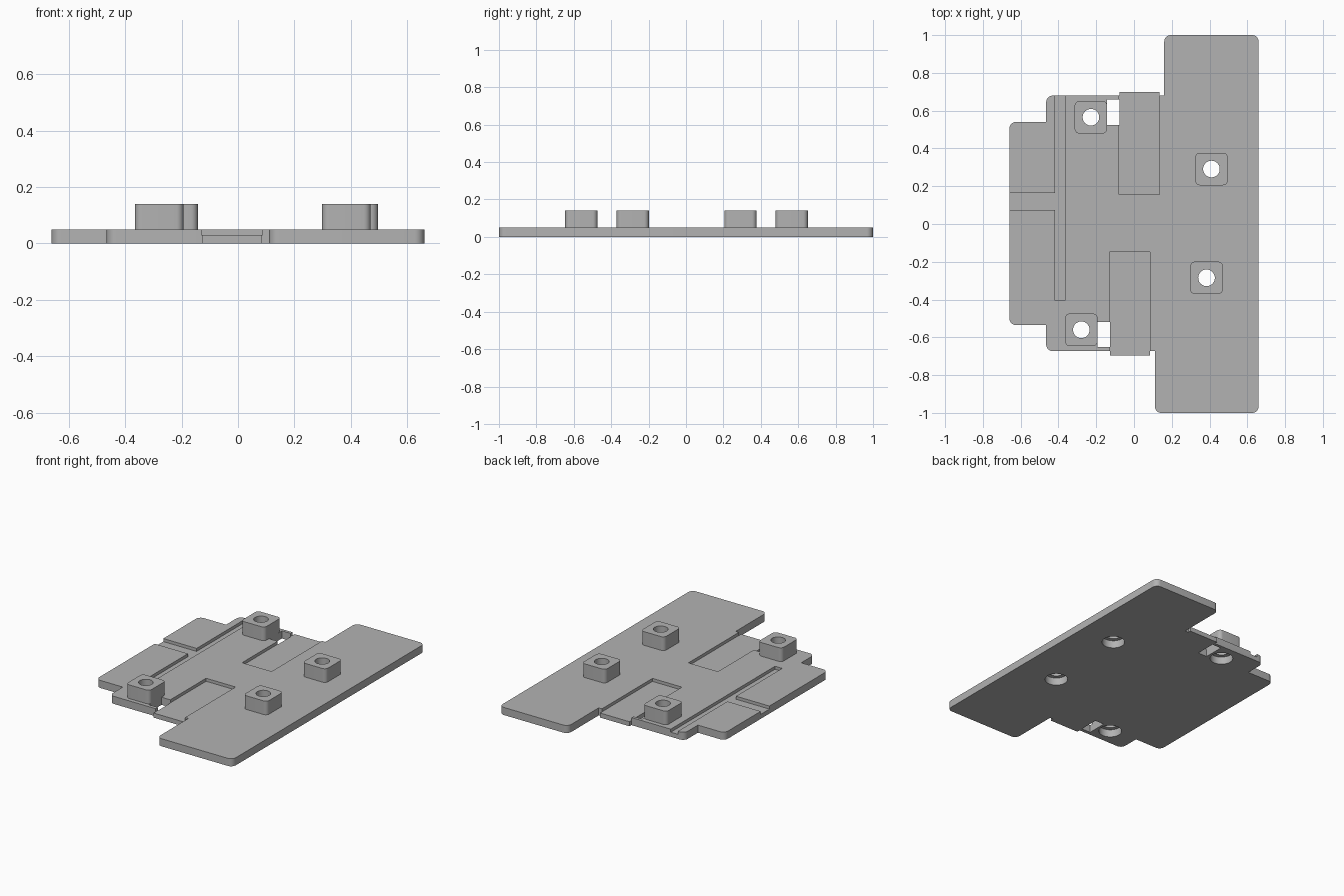
import bpy, bmesh, math
from mathutils import Vector

cube = bpy.data.objects.get("Cube")
if cube:
    bpy.data.objects.remove(cube, do_unlink=True)

grey = bpy.data.materials.new("plain grey")
grey.use_nodes = True
COLOUR = (0.45, 0.45, 0.45, 1)
grey.diffuse_color = COLOUR
grey.node_tree.nodes["Principled BSDF"].inputs["Base Color"].default_value = COLOUR

THICK, FLOOR, POST_TOP = 0.05, 0.03, 0.14


def round_corners(points, segments=8):
    """Replace each (x, y, radius) corner by an arc."""
    out = []
    for i, (x, y, r) in enumerate(points):
        p = Vector((x, y))
        if r == 0:
            out.append(p)
            continue
        a = (Vector(points[i - 1][:2]) - p).normalized()
        b = (Vector(points[(i + 1) % len(points)][:2]) - p).normalized()
        for k in range(segments + 1):
            t = k / segments * math.pi / 2
            out.append(p + a * r * (1 - math.sin(t)) + b * r * (1 - math.cos(t)))
    return out


def prism(name, outline, z0, z1):
    """Extrude a flat outline from z0 to z1."""
    bm = bmesh.new()
    face = bm.faces.new([bm.verts.new((p[0], p[1], z0)) for p in outline])
    top = bmesh.ops.extrude_face_region(bm, geom=[face])["geom"]
    bmesh.ops.translate(bm, vec=(0, 0, z1 - z0),
                        verts=[v for v in top if isinstance(v, bmesh.types.BMVert)])
    bmesh.ops.recalc_face_normals(bm, faces=bm.faces)
    mesh = bpy.data.meshes.new(name)
    bm.to_mesh(mesh)
    bm.free()
    mesh.materials.append(grey)
    obj = bpy.data.objects.new(name, mesh)
    bpy.context.collection.objects.link(obj)
    return obj


def box(x0, x1, y0, y1, r=0.0):
    return round_corners([(x0, y0, r), (x1, y0, r), (x1, y1, r), (x0, y1, r)])


def circle(x, y, r, n=40):
    return [(x + r * math.cos(math.tau * k / n), y + r * math.sin(math.tau * k / n))
            for k in range(n)]


def cut(obj, outline, z0, z1):
    """Subtract a prism and remove the cutter."""
    tool = prism("cutter", outline, z0, z1)
    tool.hide_render = True
    bpy.context.view_layer.objects.active = obj
    mod = obj.modifiers.new("cut", "BOOLEAN")
    mod.operation, mod.solver, mod.object = "DIFFERENCE", "EXACT", tool
    bpy.ops.object.modifier_apply(modifier=mod.name)
    bpy.data.objects.remove(tool, do_unlink=True)


def smooth(obj):
    bpy.ops.object.select_all(action="DESELECT")
    obj.select_set(True)
    bpy.context.view_layer.objects.active = obj
    bpy.ops.object.shade_smooth_by_angle(angle=math.radians(30))


# Base plate outline, counter-clockwise from the front right
R = 0.035
plate = prism("base_plate", round_corners([
    (0.11, -1, R), (0.66, -1, R), (0.66, 1, R), (0.16, 1, R),
    (0.16, 0.68, 0), (0.135, 0.68, 0), (0.135, 0.7, 0), (-0.078, 0.7, 0),
    (-0.078, 0.68, 0), (-0.465, 0.68, R), (-0.465, 0.54, 0), (-0.66, 0.54, R),
    (-0.66, -0.535, R), (-0.465, -0.535, 0), (-0.465, -0.673, R),
    (-0.128, -0.673, 0), (-0.128, -0.695, 0), (0.085, -0.695, 0),
    (0.085, -0.673, 0), (0.11, -0.673, 0)]), 0, THICK)

# Recessed connector beds and wiring channels
for area in ((-0.079, 0.136, 0.155, 0.8), (-0.129, 0.086, -0.8, -0.148),
             (-0.417, -0.365, -0.405, 0.8), (-0.8, -0.416, 0.075, 0.165)):
    cut(plate, box(*area), FLOOR, 0.2)

# Open slots beside the beds
for area in ((-0.142, -0.076, 0.525, 0.66), (-0.193, -0.127, -0.65, -0.52)):
    cut(plate, box(*area), -0.1, 0.2)

# Standoff posts with bored holes and wider recesses below
POSTS = {"back_right_post": (-0.228, 0.565), "front_right_post": (-0.279, -0.56),
         "back_left_post": (0.41, 0.291), "front_left_post": (0.384, -0.285)}
H = 0.086
for name, (x, y) in POSTS.items():
    cut(plate, circle(x, y, 0.07), -0.1, 0.2)
    post = prism(name, box(x - H, x + H, y - H, y + H, 0.025), THICK, POST_TOP)
    cut(post, circle(x, y, 0.044), 0, 0.2)
    smooth(post)
smooth(plate)
